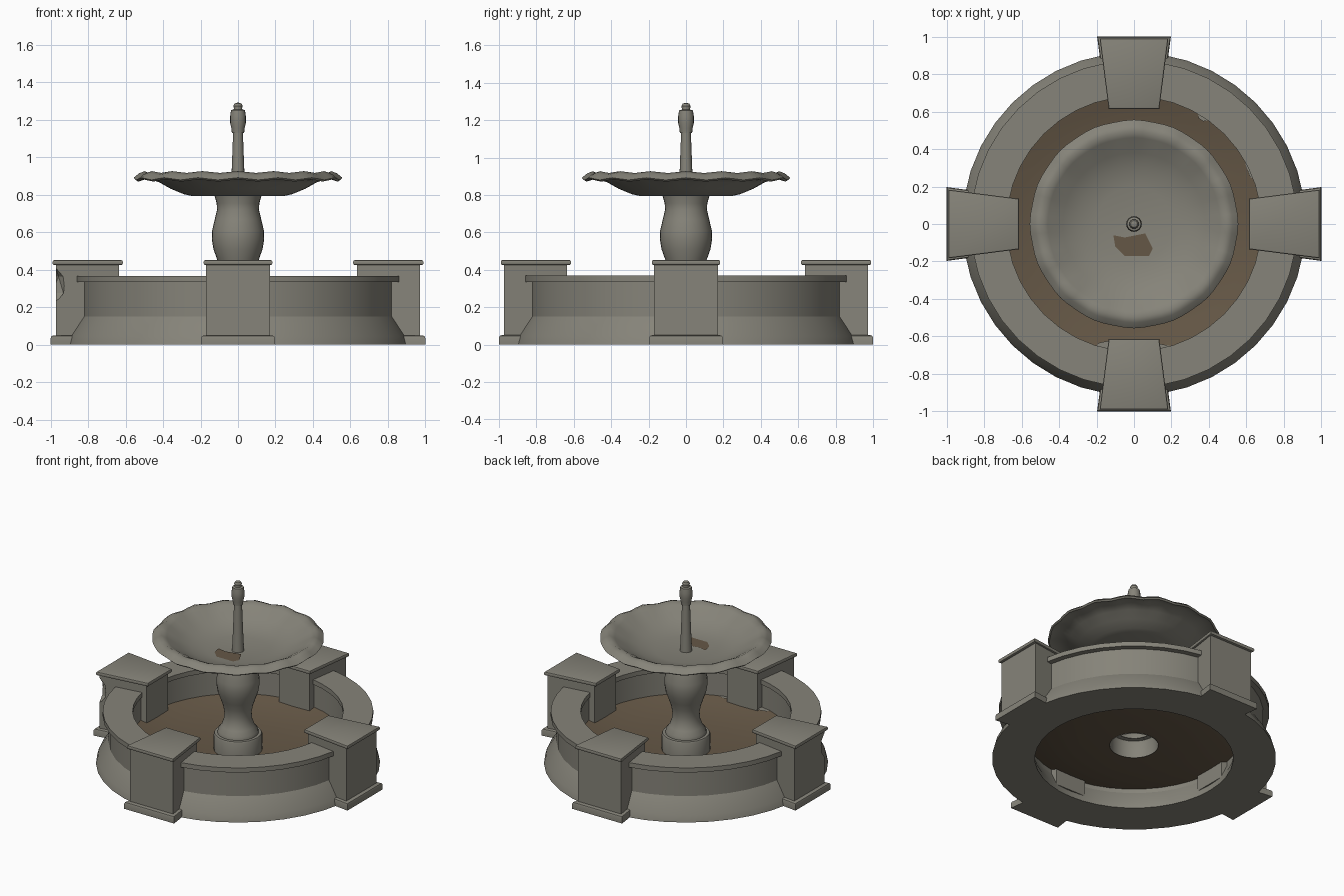
import bpy, bmesh, math
from mathutils import Matrix

cube = bpy.data.objects.get("Cube")
if cube:
    bpy.data.objects.remove(cube, do_unlink=True)


def material(name, rgb):
    m = bpy.data.materials.new(name)
    m.use_nodes = True
    m.diffuse_color = (*rgb, 1)
    bsdf = next(n for n in m.node_tree.nodes if n.type == 'BSDF_PRINCIPLED')
    bsdf.inputs["Base Color"].default_value = (*rgb, 1)
    bsdf.inputs["Roughness"].default_value = 0.9
    return m


stone = material("weathered stone", (0.238, 0.229, 0.192))
mud = material("brown sediment", (0.13, 0.096, 0.061))


def finish(name, bm, mat, smooth=None):
    bmesh.ops.recalc_face_normals(bm, faces=bm.faces)
    mesh = bpy.data.meshes.new(name)
    bm.to_mesh(mesh)
    bm.free()
    mesh.materials.append(mat)
    ob = bpy.data.objects.new(name, mesh)
    bpy.context.collection.objects.link(ob)
    bpy.ops.object.select_all(action='DESELECT')
    ob.select_set(True)
    bpy.context.view_layer.objects.active = ob
    if smooth:
        bpy.ops.object.shade_smooth_by_angle(angle=math.radians(smooth))
    return ob


def lathe(name, profile, segs, mat, closed=False, smooth=35, ripple=None):
    """Spin (radius, height) points around z."""
    bm = bmesh.new()
    rings = []
    for i in range(segs):
        a = math.tau * i / segs
        ring = []
        for r, z in profile:
            dr, dz = ripple(r, a) if ripple else (0, 0)
            ring.append(bm.verts.new(((r + dr) * math.cos(a), (r + dr) * math.sin(a), z + dz)))
        rings.append(ring)
    n = len(profile)
    for i in range(segs):
        a, b = rings[i], rings[(i + 1) % segs]
        for j in range(n if closed else n - 1):
            k = (j + 1) % n
            bm.faces.new((a[j], b[j], b[k], a[k]))
    bmesh.ops.remove_doubles(bm, verts=bm.verts, dist=0.0001)
    return finish(name, bm, mat, smooth)


def wedge(name, inner, outer, w_in, w_out, z0, z1, angle, bevel=0.0, bevel_from=0.0):
    """Tapered block pointing along -y, then turned around z."""
    bm = bmesh.new()
    plan = [(-w_in, -inner), (w_in, -inner), (w_out, -outer), (-w_out, -outer)]
    face = bm.faces.new([bm.verts.new((x, y, z0)) for x, y in plan])
    top = bmesh.ops.extrude_face_region(bm, geom=[face])["geom"]
    bmesh.ops.translate(bm, vec=(0, 0, z1 - z0),
                        verts=[g for g in top if isinstance(g, bmesh.types.BMVert)])
    if bevel:
        # Round the level edges at or above bevel_from
        edges = [e for e in bm.edges if abs(e.verts[0].co.z - e.verts[1].co.z) < 0.001
                 and e.verts[0].co.z > bevel_from]
        bmesh.ops.bevel(bm, geom=edges, offset=bevel, segments=2, profile=0.5, affect='EDGES')
    bmesh.ops.rotate(bm, verts=bm.verts, matrix=Matrix.Rotation(angle, 3, 'Z'))
    return finish(name, bm, stone, 25)


def patch(name, outline, z, mat):
    bm = bmesh.new()
    bm.faces.new([bm.verts.new((x, y, z)) for x, y in outline])
    return finish(name, bm, mat)


# Pool wall and its overhanging rim
lathe("pool_wall", [(0.64, 0), (0.917, 0), (0.905, 0.045), (0.835, 0.15),
                    (0.835, 0.34), (0.69, 0.34), (0.69, 0.14), (0.645, 0.045)],
      40, stone, closed=True, smooth=25)
lathe("pool_rim", [(0.68, 0.335), (0.873, 0.335), (0.873, 0.368), (0.68, 0.368)],
      40, stone, closed=True)

# Dished muddy floor, banked up at the wall and open under the pedestal
lathe("pool_floor", [(0.157, 0.1), (0.35, 0.106), (0.52, 0.127), (0.62, 0.15), (0.7, 0.172)],
      40, mud)
chips = {
    "back": [(0.34, 0.6), (0.345, 0.565), (0.37, 0.548), (0.41, 0.555), (0.42, 0.59)],
    "side": [(0.59, 0.36), (0.595, 0.32), (0.62, 0.25), (0.64, 0.24), (0.645, 0.33)],
    "front_left": [(0.13, -0.67), (0.14, -0.64), (0.19, -0.65), (0.19, -0.67)],
    "front_right": [(-0.2, -0.66), (-0.19, -0.635), (-0.12, -0.62), (-0.12, -0.67)],
}
for place, outline in chips.items():
    patch("floor_chip_" + place, outline, 0.172, stone)

# Four piers with plinths and caps
for i, side in enumerate(("front", "left", "back", "right")):
    turn = i * math.pi / 2
    body = wedge(side + "_pier", 0.635, 0.972, 0.12, 0.17, 0.045, 0.43, turn)
    wedge(side + "_pier_plinth", 0.8, 1.0, 0.17, 0.197, 0, 0.05, turn, 0.014, 0.02)
    wedge(side + "_pier_cap", 0.615, 0.99, 0.135, 0.183, 0.425, 0.452, turn, 0.009)
    if side == "right":
        # Broken corner on one pier
        bm = bmesh.new()
        bmesh.ops.create_icosphere(bm, subdivisions=1, radius=1)
        bmesh.ops.transform(bm, verts=bm.verts, matrix=Matrix.Translation((-0.975, -0.18, 0.32))
                            @ Matrix.Diagonal((0.06, 0.055, 0.1, 1)))
        cutter = finish("chip_cutter", bm, stone)
        cutter.hide_render = True
        cut = body.modifiers.new("chip", 'BOOLEAN')
        cut.operation = 'DIFFERENCE'
        cut.object = cutter
        cut.solver = 'EXACT'
        bpy.context.view_layer.objects.active = body
        bpy.ops.object.modifier_apply(modifier=cut.name)
        bpy.data.objects.remove(cutter, do_unlink=True)

# Hollow vase pedestal on a drum
lathe("pedestal_drum", [(0.157, 0.095), (0.157, 0.207), (0.152, 0.217), (0.12, 0.219)], 28, stone)
lathe("pedestal_vase", [(0.133, 0.218), (0.13, 0.24), (0.108, 0.27), (0.092, 0.315),
                        (0.088, 0.36), (0.096, 0.41), (0.113, 0.46), (0.131, 0.51),
                        (0.14, 0.565), (0.138, 0.61), (0.124, 0.67), (0.112, 0.72),
                        (0.114, 0.755), (0.127, 0.8)], 28, stone, smooth=50)


# Shallow bowl with a gently scalloped drooping lip
def scallop(r, a):
    t = min(1, max(0, (r - 0.4) / 0.12))
    wave = math.cos(16 * a)
    return 0.002 * t * wave, 0.006 * t * wave


lathe("upper_bowl", [(0, 0.793), (0.25, 0.795), (0.29, 0.804), (0.36, 0.833), (0.42, 0.866),
                     (0.49, 0.892), (0.545, 0.877), (0.555, 0.886), (0.525, 0.91), (0.495, 0.922),
                     (0.46, 0.905), (0.38, 0.856), (0.3, 0.822), (0.2, 0.803), (0, 0.799)],
      64, stone, smooth=50, ripple=scallop)
patch("bowl_sediment", [(-0.11, -0.06), (-0.05, -0.072), (0.06, -0.05), (0.1, -0.13),
                        (0.08, -0.17), (-0.05, -0.17), (-0.1, -0.12)], 0.806, mud)

# Spire with a bud finial
lathe("spire", [(0.04, 0.795), (0.035, 0.9), (0.033, 0.95), (0.026, 1.135)], 16, stone)
lathe("finial", [(0, 1.13), (0.033, 1.13), (0.035, 1.155), (0.042, 1.185), (0.042, 1.22),
                 (0.037, 1.252), (0.023, 1.256), (0.022, 1.263), (0.025, 1.275),
                 (0.018, 1.288), (0, 1.293)], 16, stone)
